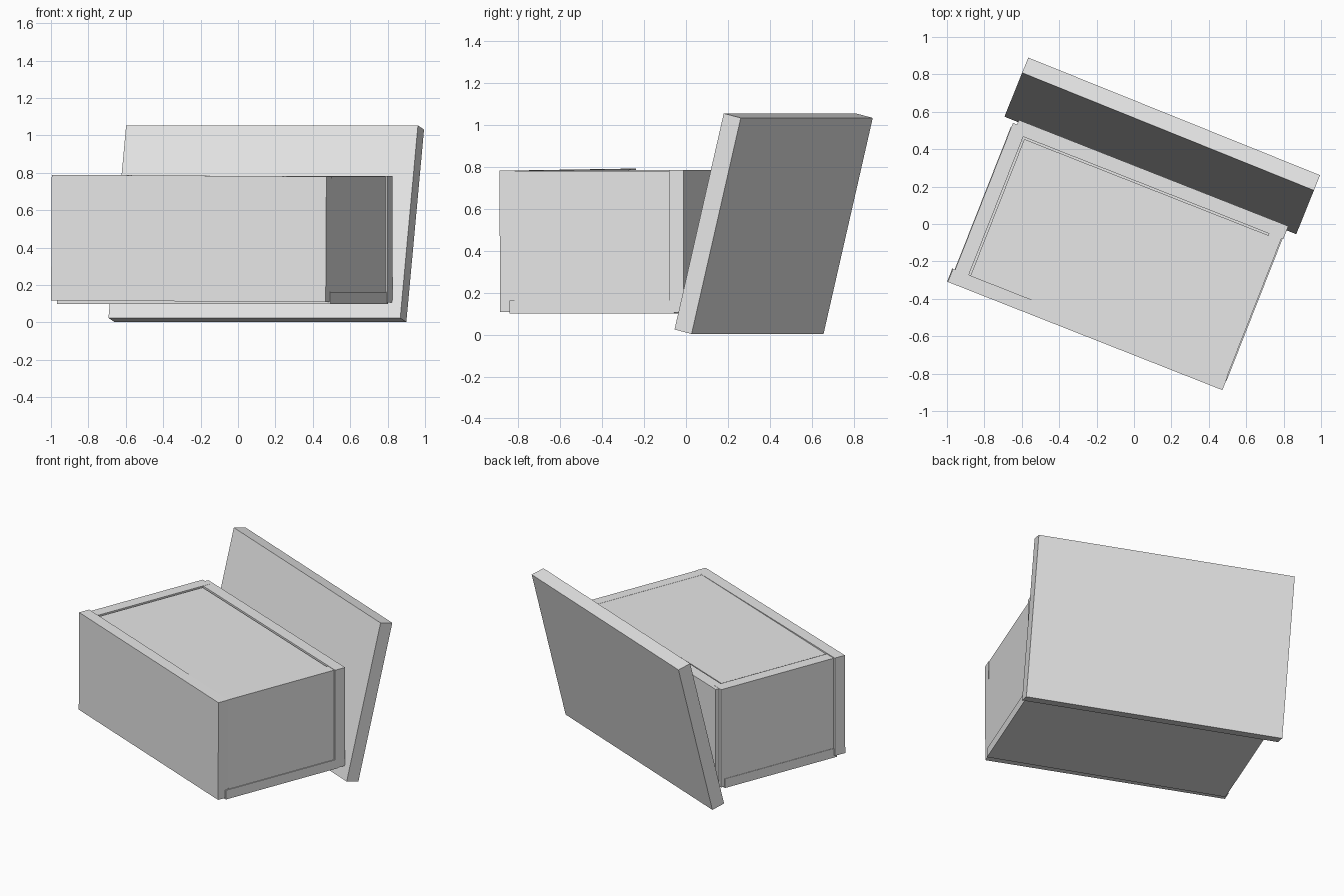
import bpy, bmesh, math
from mathutils import Matrix

if "Cube" in bpy.data.objects:
    bpy.data.objects.remove(bpy.data.objects["Cube"])

grey = bpy.data.materials.new("plain_grey")
grey.diffuse_color = (0.8, 0.8, 0.8, 1)
grey.use_nodes = True
grey.node_tree.nodes["Principled BSDF"].inputs["Base Color"].default_value = grey.diffuse_color

YAW = Matrix.Rotation(math.radians(-21.5), 4, 'Z')


def board(name, size, matrix):
    """A plain cuboid board placed by a matrix."""
    bm = bmesh.new()
    bmesh.ops.create_cube(bm, size=1, matrix=matrix @ Matrix.Diagonal((*size, 1)))
    mesh = bpy.data.meshes.new(name)
    bm.to_mesh(mesh)
    bm.free()
    mesh.materials.append(grey)
    obj = bpy.data.objects.new(name, mesh)
    bpy.context.collection.objects.link(obj)
    return obj


def box_board(name, x, y, z, roll=0.0):
    """A board given by its ranges in the turned frame of the box."""
    size = [b - a for a, b in (x, y, z)]
    mid = [(a + b) / 2 for a, b in (x, y, z)]
    board(name, size, YAW @ Matrix.Translation(mid) @ Matrix.Rotation(roll, 4, 'Y'))


# Box walls and base
box_board("front_wall", (-0.815, 0.763), (-0.653, -0.577), (0.113, 0.785), 0.006)
box_board("back_wall", (-0.777, 0.772), (0.217, 0.292), (0.106, 0.783))
box_board("left_wall", (-0.80, -0.722), (-0.577, 0.266), (0.11, 0.784))
box_board("right_wall", (0.69, 0.762), (-0.577, 0.217), (0.11, 0.780))
box_board("base", (-0.803, 0.768), (-0.60, 0.24), (0.10, 0.163))

# Block filling the box, with a narrow groove along the left and back
box_board("inner_block", (-0.712, 0.70), (-0.58, 0.207), (0.15, 0.779))

# Lid leaning back behind the box
board("leaning_lid", (1.682, 0.09, 1.06),
      Matrix.Translation((0.151, 0.4175, 0.528))
      @ Matrix.Rotation(math.radians(-21.95), 4, 'Z')
      @ Matrix.Rotation(math.radians(-13.8), 4, 'X'))
